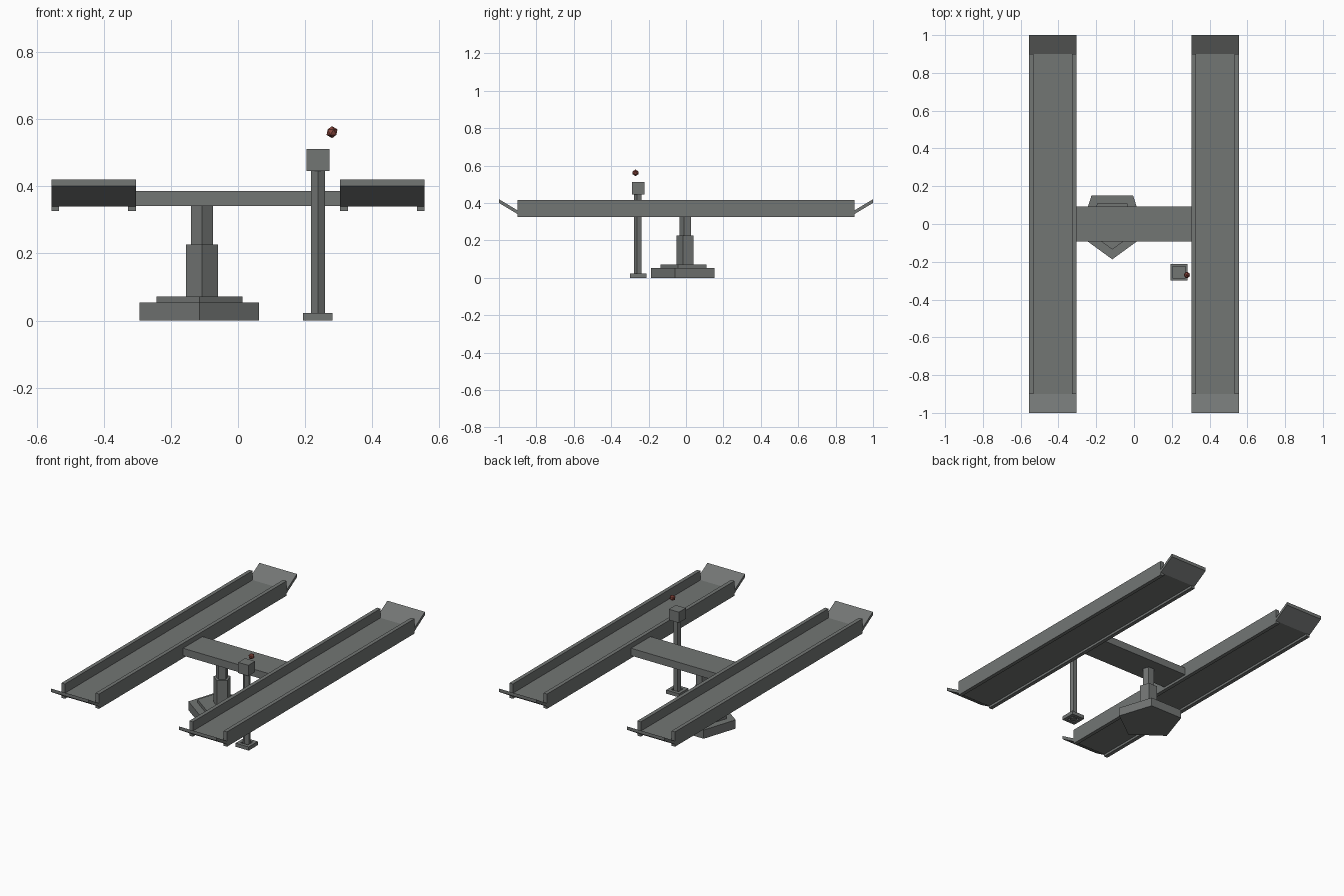
import bpy, bmesh
from math import sin, cos, pi

cube = bpy.data.objects.get("Cube")
if cube:
    bpy.data.objects.remove(cube, do_unlink=True)


def material(name, rgb):
    m = bpy.data.materials.new(name)
    m.use_nodes = True
    m.diffuse_color = (*rgb, 1)
    m.node_tree.nodes["Principled BSDF"].inputs["Base Color"].default_value = (*rgb, 1)
    return m


steel = material("grey steel", (0.17, 0.18, 0.175))
red = material("dull red", (0.24, 0.06, 0.045))


def finish(name, bm, mat):
    bmesh.ops.recalc_face_normals(bm, faces=bm.faces)
    mesh = bpy.data.meshes.new(name)
    bm.to_mesh(mesh)
    bm.free()
    mesh.materials.append(mat)
    ob = bpy.data.objects.new(name, mesh)
    bpy.context.collection.objects.link(ob)
    return ob


def extrude(name, points, vector):
    """Solid made by sweeping a closed outline along a vector."""
    bm = bmesh.new()
    face = bm.faces.new([bm.verts.new(p) for p in points])
    ext = bmesh.ops.extrude_face_region(bm, geom=[face], use_keep_orig=True)
    moved = [v for v in ext["geom"] if isinstance(v, bmesh.types.BMVert)]
    bmesh.ops.translate(bm, verts=moved, vec=vector)
    return finish(name, bm, steel)


def box(name, x0, x1, y0, y1, z0, z1):
    outline = [(x0, y0, z0), (x1, y0, z0), (x1, y1, z0), (x0, y1, z0)]
    return extrude(name, outline, (0, 0, z1 - z0))


def pentagon(name, x, y, r, z0, z1):
    """Five-sided column with one corner towards the front."""
    angles = [2 * pi * i / 5 for i in range(5)]
    outline = [(x + r * sin(a), y - r * cos(a), z0) for a in angles]
    return extrude(name, outline, (0, 0, z1 - z0))


# Runways: channel section with raised edges, and a sloped flap at each end
inner, outer, lip = 0.304, 0.556, 0.023
for side, s in (("left", 1), ("right", -1)):
    a, b = sorted((s * inner, s * outer))
    box(side + "_runway_floor", a + lip, b - lip, -0.9, 0.9, 0.34, 0.36)
    box(side + "_runway_edge_a", a, a + lip, -0.9, 0.9, 0.326, 0.416)
    box(side + "_runway_edge_b", b - lip, b, -0.9, 0.9, 0.326, 0.416)
    for end, e in (("front", -1), ("back", 1)):
        profile = [(a, e * 0.9, 0.34), (a, e, 0.4), (a, e, 0.42), (a, e * 0.9, 0.36)]
        extrude(side + "_" + end + "_flap", profile, (b - a, 0, 0))

# Cross beam
box("cross_beam", -inner, inner, -0.093, 0.093, 0.341, 0.386)

# Telescopic jack on a stepped foot
pentagon("jack_foot", -0.115, 0, 0.187, 0, 0.053)
pentagon("jack_foot_step", -0.115, 0, 0.135, 0.053, 0.072)
pentagon("jack_cylinder", -0.107, 0, 0.05, 0.072, 0.226)
pentagon("jack_piston", -0.107, 0, 0.034, 0.226, 0.341)

# Control stand: open square foot, pole and head
px, py = 0.238, -0.256
h, k = 0.044, 0.024
box("stand_foot_left", px + k, px + h, py - h, py + h, 0, 0.022)
box("stand_foot_right", px - h, px - k, py - h, py + h, 0, 0.022)
box("stand_foot_front", px - k, px + k, py - h, py - k, 0, 0.022)
box("stand_foot_back", px - k, px + k, py + k, py + h, 0, 0.022)
pentagon("stand_pole", px, py, 0.022, 0, 0.446)
box("stand_head", px - 0.034, px + 0.034, py - 0.033, py + 0.033, 0.446, 0.511)

# Signal ball floating beside the head
bm = bmesh.new()
bmesh.ops.create_icosphere(bm, subdivisions=1, radius=0.018)
ball = finish("signal_ball", bm, red)
ball.location = (0.28, -0.27, 0.561)
